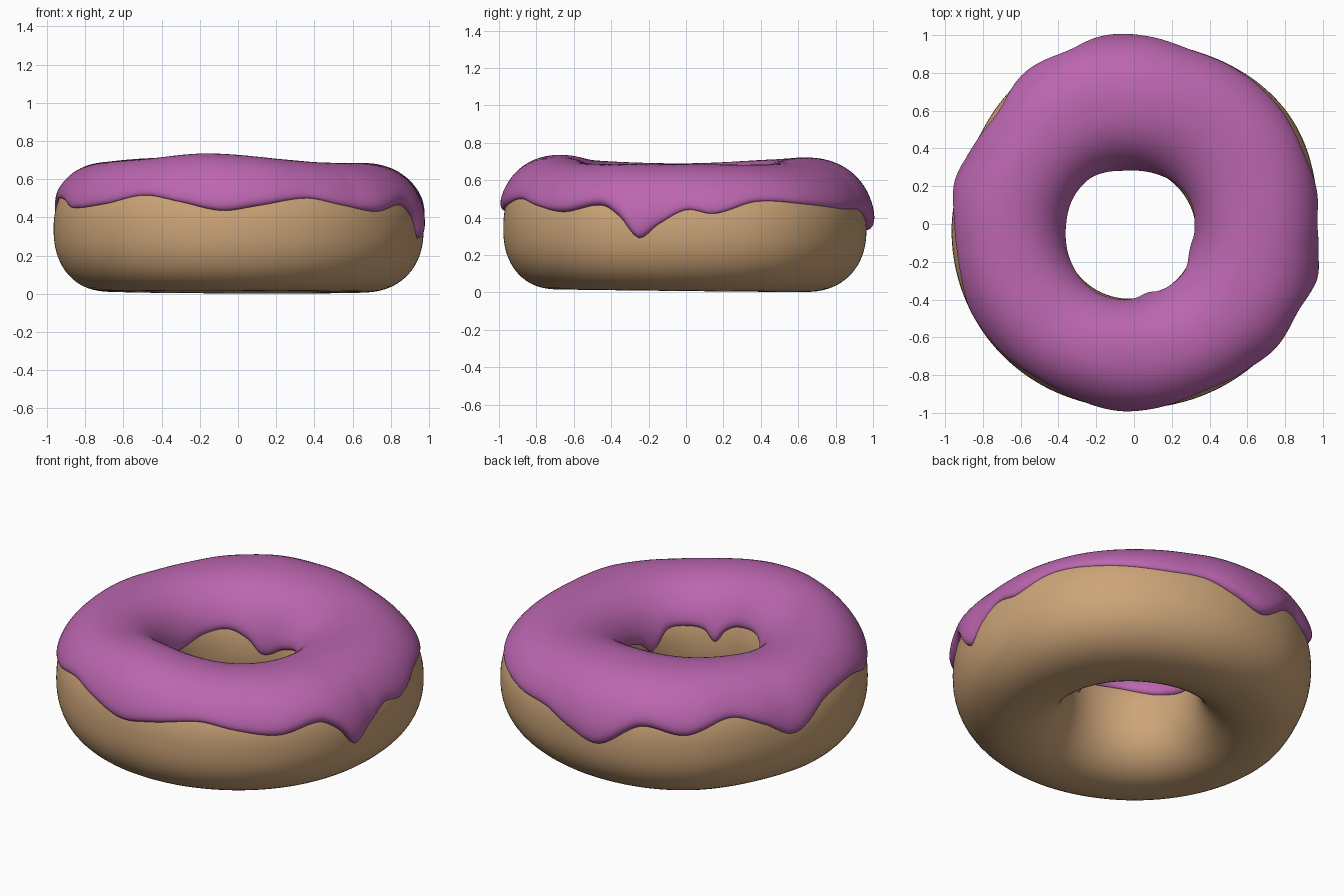
import bpy, bmesh, math
from math import sin, cos, pi, radians

cube = bpy.data.objects.get("Cube")
if cube:
    bpy.data.objects.remove(cube, do_unlink=True)

N = 2.25          # roundness of the ring's cross-section
MID = 0.34        # height of the widest part
SEG = 240         # steps around the ring


def material(name, rgb):
    m = bpy.data.materials.new(name)
    m.use_nodes = True
    m.diffuse_color = (*rgb, 1)
    m.node_tree.nodes["Principled BSDF"].inputs["Base Color"].default_value = (*rgb, 1)
    return m


def around(keys):
    """Smooth periodic function of angle through (degrees, value) keys."""
    k = sorted((d % 360, v) for d, v in keys)
    n = len(k)
    get = lambda i: (k[i % n][0] + 360 * (i // n), k[i % n][1])
    slope = lambda i: (get(i + 1)[1] - get(i - 1)[1]) / (get(i + 1)[0] - get(i - 1)[0])

    def f(a):
        d = math.degrees(a) % 360
        i = max((j for j in range(n) if k[j][0] <= d), default=-1)
        (d0, v0), (d1, v1) = get(i), get(i + 1)
        w = d1 - d0
        t = (d - d0) / w
        return (v0 * (1 + 2 * t) * (1 - t) ** 2 + v1 * t * t * (3 - 2 * t)
                + w * t * (1 - t) * (slope(i) * (1 - t) - slope(i + 1) * t))
    return f


# Ring shape by angle, counted from +x towards +y
dough_outer = around([(0, .972), (35, 1.004), (70, .972), (90, .965), (125, .97), (155, .94),
                      (180, .965), (222, .984), (270, .977), (320, .98)])
icing_outer = around([(0, .975), (15, .985), (35, .98), (55, .975), (70, .98), (90, 1.0), (104, 1.01),
                      (127, 1.0), (141, .965), (155, .945), (168, .975), (195, .98), (230, .985),
                      (250, .99), (268, 1.0), (305, .985), (320, 1.01), (343, 1.005), (352, .98)])
top = around([(0, .685), (45, .685), (90, .72), (135, .71), (180, .69), (225, .705), (258, .735), (305, .69)])

# Lower edge heights of the icing, outside and inside the hole
edge_out = around([(-172, .50), (-162, .49), (-153, .45), (-136, .47), (-121, .515), (-108, .48),
                   (-95, .435), (-84, .46), (-68, .50), (-56, .465), (-42, .43), (-28, .465),
                   (-21, .40), (-15, .29), (-9, .36), (0, .44), (9, .42), (23, .485), (41, .47),
                   (60, .445), (74, .44), (85, .38), (96, .335), (110, .47), (125, .435),
                   (140, .508), (152, .44), (163, .35), (176, .47)])
edge_in = around([(-150, .44), (-121, .50), (-98, .49), (-87, .45), (-79, .38), (-70, .44), (-55, .46),
                  (-39, .45), (-23, .355), (-8, .42), (20, .47), (45, .46), (72, .41), (99, .34),
                  (115, .41), (133, .46), (152, .45), (182, .40)])


def section(a):
    """Centre radius, half width, half heights up and down."""
    inner = .35 - .025 * cos(a) - .045 * sin(a)
    ro = dough_outer(a)
    bottom = .009 - .007 * sin(a) - .002 * cos(a)
    return (ro + inner) / 2, (ro - inner) / 2, top(a) - .028 - MID, MID - bottom


def surface(a, t, off=0.0):
    """Point on the ring at angle a and tube angle t, moved out by off."""
    r, w, up, down = section(a)
    h = up if sin(t) >= 0 else down
    q = (abs(cos(t)) ** N + abs(sin(t)) ** N) ** (-1 / N)
    x, z = q * cos(t), q * sin(t)
    nx = math.copysign(abs(x) ** (N - 1) / w, x)
    nz = math.copysign(abs(z) ** (N - 1) / h, z)
    ln = math.hypot(nx, nz)
    rad = r + w * x + off * nx / ln
    return rad * cos(a), rad * sin(a), MID + h * z + off * nz / ln


def edge_angle(a, z):
    """Tube angle on the outer side where the ring has height z."""
    _, _, up, down = section(a)
    v = (z - MID) / (up if z > MID else down)
    return math.atan2(v, (1 - abs(v) ** N) ** (1 / N))


def build(name, rows, closed, mat):
    """Skin a list of point rows that runs around the ring."""
    bm = bmesh.new()
    grid = [[bm.verts.new(p) for p in row] for row in rows]
    n, m = len(grid), len(grid[0])
    for i in range(n):
        for j in range(m if closed else m - 1):
            a, b, k = grid[i], grid[(i + 1) % n], (j + 1) % m
            bm.faces.new((a[j], b[j], b[k], a[k]))
    bmesh.ops.recalc_face_normals(bm, faces=bm.faces)
    me = bpy.data.meshes.new(name)
    bm.to_mesh(me)
    bm.free()
    me.materials.append(mat)
    me.polygons.foreach_set("use_smooth", [True] * len(me.polygons))
    ob = bpy.data.objects.new(name, me)
    bpy.context.collection.objects.link(ob)
    return ob


angles = [2 * pi * i / SEG for i in range(SEG)]

# Dough ring
build("dough_ring", [[surface(a, 2 * pi * j / 64) for j in range(64)] for a in angles],
      True, material("baked dough", (.61, .376, .19)))

# Icing: follows the dough between its two wavy edges, with a rounded lip at each;
# the underside lies just inside the dough and closes the shell
ROWS = 48
icing_rows = []
for a in angles:
    t_out = edge_angle(a, edge_out(a))
    t_in = pi - edge_angle(a, edge_in(a))
    thick_out = max(.022, icing_outer(a) - dough_outer(a) + .012)
    row = []
    for j in range(ROWS + 1):
        s = cos(pi * j / ROWS)              # 1 at the outer edge, -1 at the inner
        u = max(0, s)
        blend = u * u * (3 - 2 * u)
        thick = .028 + (thick_out - .028) * blend
        lip = max(0, 1 - abs(s) ** 18) ** .5
        t = t_in + (t_out - t_in) * (s + 1) / 2
        row.append(surface(a, t, thick * lip - .004 * (1 - lip)))
    for j in range(1, 12):
        row.append(surface(a, t_in + (t_out - t_in) * j / 12, -.01))
    icing_rows.append(row)
build("icing", icing_rows, True, material("pink icing", (.50, .133, .434)))
